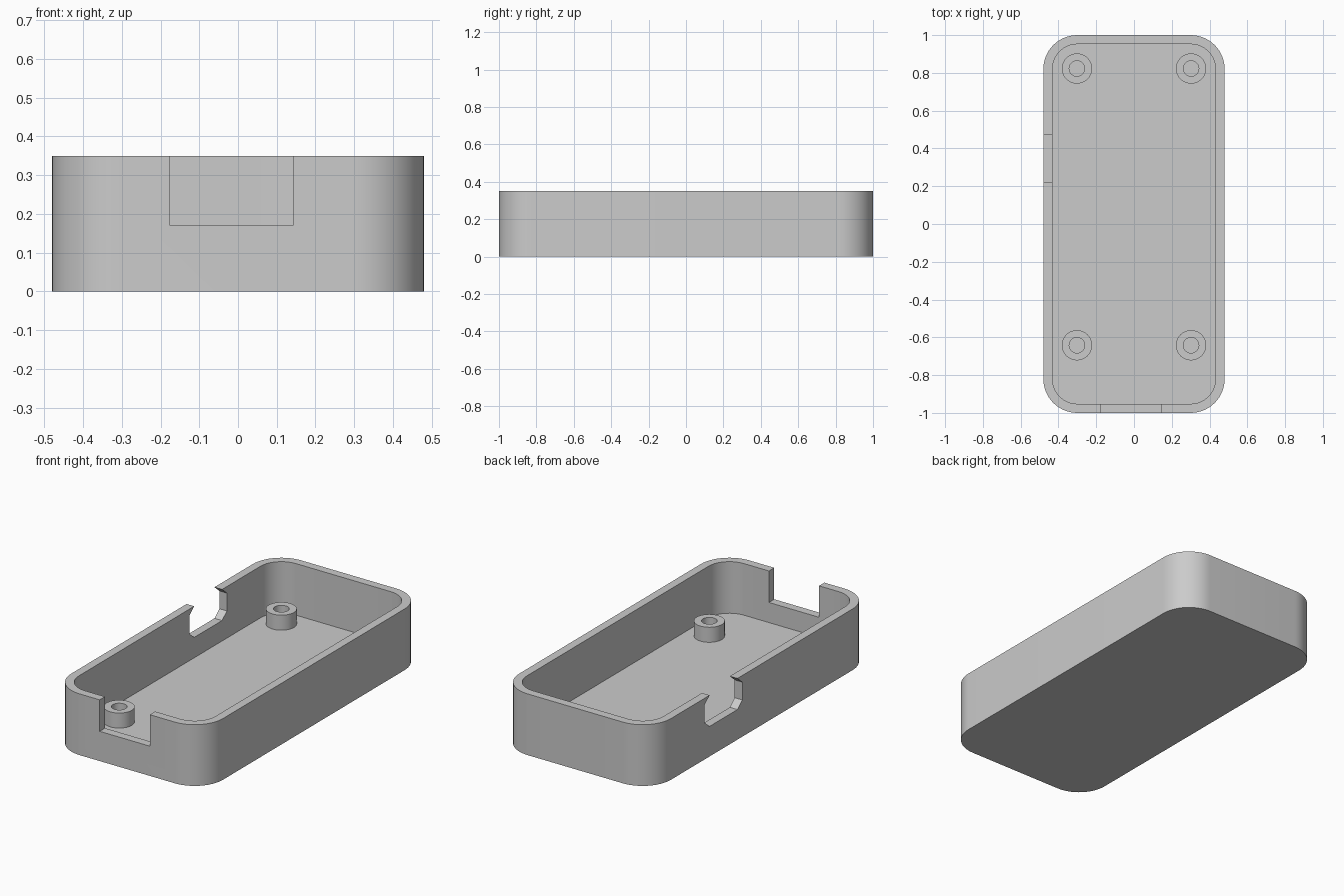
import bpy, bmesh
from math import sin, cos, pi
from mathutils import Vector

if "Cube" in bpy.data.objects:
    bpy.data.objects.remove(bpy.data.objects["Cube"])

HALF_X, HALF_Y, HEIGHT = 0.48, 1.0, 0.35
WALL, FLOOR, CORNER = 0.048, 0.055, 0.18

grey = bpy.data.materials.new("plain grey")
grey.use_nodes = True
colour = (0.6, 0.6, 0.6, 1)
grey.diffuse_color = colour
grey.node_tree.nodes["Principled BSDF"].inputs["Base Color"].default_value = colour


def make_object(name, bm):
    bmesh.ops.recalc_face_normals(bm, faces=bm.faces)
    mesh = bpy.data.meshes.new(name)
    bm.to_mesh(mesh)
    bm.free()
    mesh.materials.append(grey)
    ob = bpy.data.objects.new(name, mesh)
    bpy.context.collection.objects.link(ob)
    return ob


def prism(name, outline, sweep):
    """Closed solid made by sweeping a flat outline along a vector."""
    bm = bmesh.new()
    face = bm.faces.new([bm.verts.new(p) for p in outline])
    new = bmesh.ops.extrude_face_region(bm, geom=[face], use_keep_orig=True)
    moved = [g for g in new["geom"] if isinstance(g, bmesh.types.BMVert)]
    bmesh.ops.translate(bm, verts=moved, vec=Vector(sweep))
    return make_object(name, bm)


def rounded_rectangle(hx, hy, r, z, steps=14):
    points = []
    for quarter, (sx, sy) in enumerate([(1, 1), (-1, 1), (-1, -1), (1, -1)]):
        for i in range(steps + 1):
            a = (quarter + i / steps) * pi / 2
            points.append((sx * (hx - r) + r * cos(a), sy * (hy - r) + r * sin(a), z))
    return points


def smooth(ob):
    bpy.ops.object.select_all(action="DESELECT")
    ob.select_set(True)
    bpy.context.view_layer.objects.active = ob
    bpy.ops.object.shade_smooth_by_angle(angle=pi / 6)


def cut(ob, cutter):
    cutter.hide_render = True
    mod = ob.modifiers.new("cut", "BOOLEAN")
    mod.operation, mod.solver, mod.object = "DIFFERENCE", "EXACT", cutter
    bpy.context.view_layer.objects.active = ob
    bpy.ops.object.modifier_apply(modifier=mod.name)
    bpy.data.objects.remove(cutter)


# Tray body with a hollow inside
tray = prism("tray", rounded_rectangle(HALF_X, HALF_Y, CORNER, 0), (0, 0, HEIGHT))
cut(tray, prism("cavity", rounded_rectangle(HALF_X - WALL, HALF_Y - WALL, CORNER - WALL, FLOOR),
                (0, 0, HEIGHT)))

# Square notch through the front wall
notch = [(-0.175, -1.1, 0.17), (0.142, -1.1, 0.17), (0.142, -1.1, 0.5), (-0.175, -1.1, 0.5)]
cut(tray, prism("front_notch", notch, (0, 0.2, 0)))

# Eight-sided opening in the right wall, breaking through the rim
middle, flat, wide = 0.347, 0.126, 0.17
half = [(flat, 0.172), (wide, 0.21), (wide, 0.312), (flat, HEIGHT), (flat, 0.5)]
sides = [(middle + y, z) for y, z in half] + [(middle - y, z) for y, z in reversed(half)]
cut(tray, prism("side_opening", [(-0.6, y, z) for y, z in sides], (0.22, 0, 0)))
smooth(tray)


def post(name, x, y, outer=0.08, inner=0.041, top=0.141, count=40):
    """Hollow screw post standing on the floor."""
    bm = bmesh.new()
    rings = []
    for r, z in [(outer, FLOOR), (outer, top), (inner, top), (inner, FLOOR)]:
        rings.append([bm.verts.new((x + r * cos(2 * pi * i / count),
                                    y + r * sin(2 * pi * i / count), z)) for i in range(count)])
    for a, b in zip(rings, rings[1:] + rings[:1]):
        for i in range(count):
            j = (i + 1) % count
            bm.faces.new((a[i], a[j], b[j], b[i]))
    smooth(make_object(name, bm))


# Four screw posts
for side, x in [("left", 0.302), ("right", -0.302)]:
    for end, y in [("back", 0.823), ("front", -0.642)]:
        post(f"{end}_{side}_post", x, y)
